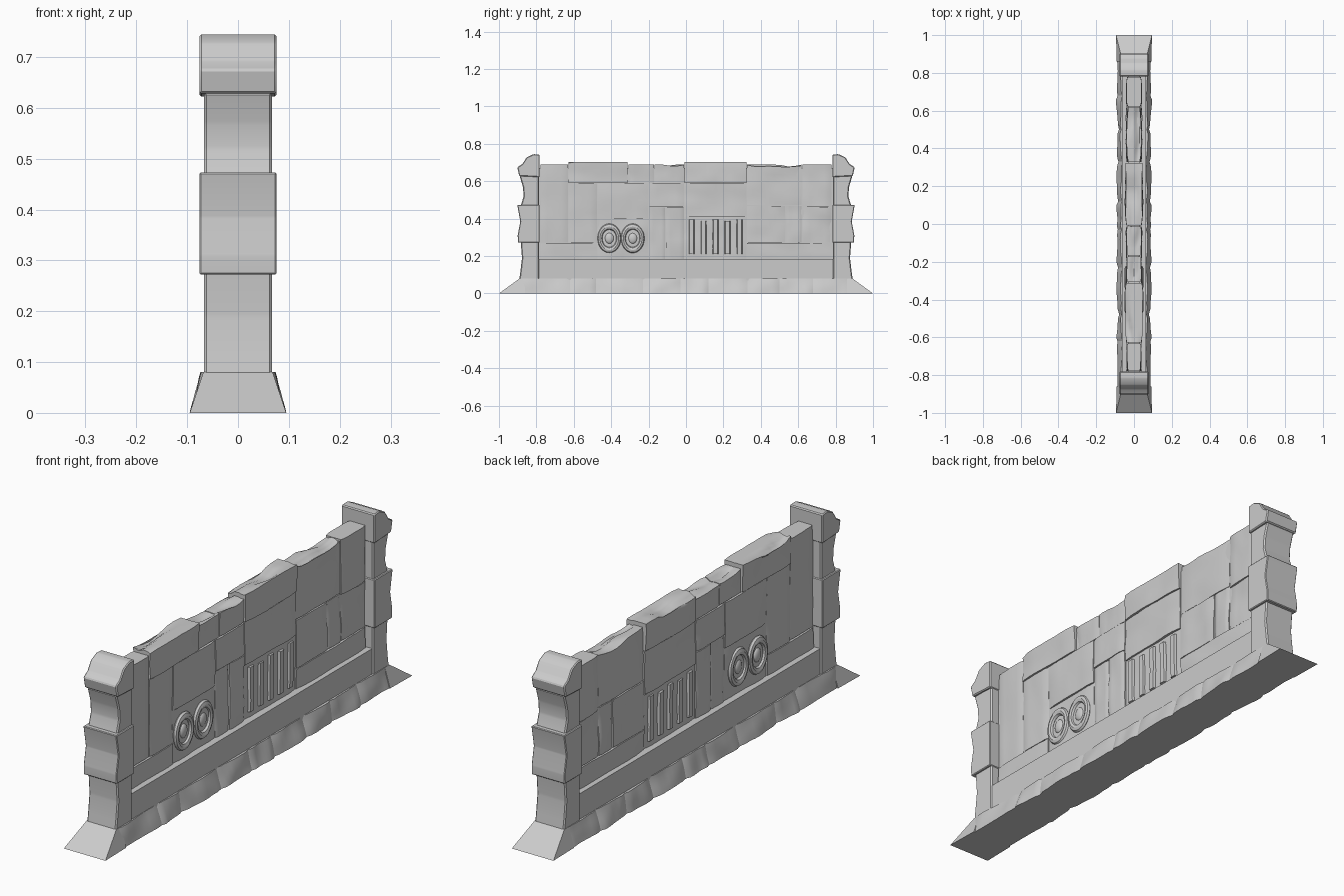
import bpy, bmesh, math
from mathutils import Vector, noise

if "Cube" in bpy.data.objects:
    bpy.data.objects.remove(bpy.data.objects["Cube"])


def finish(bm, name, angle=35):
    bmesh.ops.recalc_face_normals(bm, faces=bm.faces)
    me = bpy.data.meshes.new(name)
    bm.to_mesh(me)
    bm.free()
    ob = bpy.data.objects.new(name, me)
    bpy.context.collection.objects.link(ob)
    bpy.ops.object.select_all(action='DESELECT')
    ob.select_set(True)
    bpy.context.view_layer.objects.active = ob
    bpy.ops.object.shade_smooth_by_angle(angle=math.radians(angle))
    return ob


def stone(name, y0, y1, z0, z1, hx, hx_top=None, rough=0.006, worn=0.004, dip=0.0):
    """Weathered block through the full wall thickness, alike on both faces."""
    hx_top = hx if hx_top is None else hx_top
    bm = bmesh.new()
    bmesh.ops.create_cube(bm, size=2)
    bmesh.ops.subdivide_edges(bm, edges=bm.edges[:], cuts=7, use_grid_fill=True)
    for v in bm.verts:
        sx, sy, sz = v.co
        t = (sz + 1) / 2
        y = (y0 + y1) / 2 + sy * (y1 - y0) / 2
        z = z0 + t * (z1 - z0)
        n = noise.noise(Vector((y * 7 + hx * 90, z * 9, 3.1)))
        n2 = noise.noise(Vector((y * 19, z * 15, 8.7)))
        x = hx + (hx_top - hx) * t + rough * (n + 0.4 * n2)
        if abs(sy) > 0.99:
            x -= worn
        if dip and sz > 0.99:
            z -= dip * max(0, noise.noise(Vector((sx * 0.8, y * 7, 5.3))) + 0.1)
        v.co = (sx * x, y, z)
    return finish(bm, name)


def profile_block(name, pts, hx, side, bevel=0.005):
    """Pillar block: outline in y and z, extruded across x."""
    bm = bmesh.new()
    f = bm.faces.new([bm.verts.new((-hx, y * side, z)) for y, z in pts])
    r = bmesh.ops.extrude_face_region(bm, geom=[f])
    bmesh.ops.translate(bm, vec=(2 * hx, 0, 0),
                        verts=[g for g in r['geom'] if isinstance(g, bmesh.types.BMVert)])
    bmesh.ops.bevel(bm, geom=bm.edges[:], offset=bevel, segments=1, affect='EDGES')
    return finish(bm, name, 30)


def box(name, y, z0, z1, hx):
    bm = bmesh.new()
    bmesh.ops.create_cube(bm, size=1)
    for v in bm.verts:
        v.co = (v.co.x * 2 * hx, v.co.y * 2 * y, z0 + (v.co.z + 0.5) * (z1 - z0))
    return finish(bm, name)


# plinth: solid core, sloped rough stones and wedge ends
cuts = [-0.89, -0.62, -0.48, -0.23, -0.03, 0.12, 0.33, 0.50, 0.68, 0.89]
for i, (a, b) in enumerate(zip(cuts, cuts[1:])):
    stone(f"plinth_stone_{i}", a, b, 0, 0.08, 0.089, 0.069, 0.009, 0.006)
for side in (-1, 1):
    bm = bmesh.new()
    vs = [bm.verts.new((x, y * side, z)) for x, y, z in (
        (-0.092, 0.86, 0), (0.092, 0.86, 0), (0.095, 1.0, 0), (-0.095, 1.0, 0),
        (-0.068, 0.86, 0.08), (0.068, 0.86, 0.08), (0.068, 0.89, 0.08), (-0.068, 0.89, 0.08))]
    for q in ((0, 1, 2, 3), (4, 5, 6, 7), (0, 1, 5, 4), (1, 2, 6, 5), (2, 3, 7, 6), (3, 0, 4, 7)):
        bm.faces.new([vs[k] for k in q])
    finish(bm, "plinth_end")

# smooth sill beam and the wall core behind the stones
box("sill_beam", 0.785, 0.07, 0.185, 0.063)
box("wall_core", 0.785, 0.18, 0.67, 0.031)

# wall stones: y0, y1, z0, z1, half thickness
stones = [
    (-0.78, -0.63, 0.27, 0.69, .036), (-0.63, -0.31, 0.59, 0.705, .044),
    (-0.63, -0.475, 0.27, 0.59, .039), (-0.475, -0.2, 0.40, 0.59, .041),
    (-0.475, -0.2, 0.18, 0.40, .037), (-0.78, -0.475, 0.18, 0.27, .040),
    (-0.31, -0.17, 0.59, 0.69, .036), (-0.2, -0.01, 0.46, 0.59, .041),
    (-0.17, -0.01, 0.59, 0.69, .038), (-0.2, -0.11, 0.18, 0.46, .037),
    (-0.11, -0.01, 0.18, 0.46, .041), (-0.01, 0.325, 0.59, 0.705, .045),
    (-0.01, 0.325, 0.41, 0.59, .041), (-0.01, 0.325, 0.18, 0.41, .036),
    (0.325, 0.62, 0.47, 0.69, .037), (0.325, 0.53, 0.27, 0.47, .040),
    (0.53, 0.62, 0.27, 0.47, .037), (0.62, 0.78, 0.46, 0.69, .039),
    (0.62, 0.78, 0.27, 0.46, .036), (0.325, 0.78, 0.18, 0.27, .041),
]
for i, (a, b, c, d, h) in enumerate(stones):
    dip = 0.035 if d > 0.68 and abs(a + b) / 2 < 0.5 else 0
    stone(f"wall_stone_{i}", a + .002, b - .002, c + .002, d - .001, h, dip=dip)

# carved relief on both faces: two round eyes and five vertical bars
for face in (-1, 1):
    for y in (-0.41, -0.285):
        bpy.ops.mesh.primitive_torus_add(major_radius=0.05, minor_radius=0.013, major_segments=28,
                                         minor_segments=8, location=(0.038 * face, y, 0.295),
                                         rotation=(0, math.pi / 2, 0))
        ring = bpy.context.object
        ring.name = "carved_ring"
        ring.scale = (1.25, 1, 0.9)
        bpy.ops.object.shade_smooth_by_angle()
        bpy.ops.mesh.primitive_uv_sphere_add(segments=16, ring_count=8, radius=0.024,
                                             location=(0.036 * face, y, 0.295))
        bpy.context.object.name = "carved_boss"
        bpy.context.object.scale = (0.5, 1, 1.2)
        bpy.ops.object.shade_smooth_by_angle()
for i in range(5):
    y = 0.03 + 0.064 * i
    stone(f"carved_bar_{i}", y - 0.015, y + 0.015, 0.21, 0.395 - 0.008 * (i % 2), 0.044, rough=0.004, worn=0.008)

# end pillars: base block, waist block, jutting middle block, slanted cap
for side in (-1, 1):
    profile_block("pillar_lower", [(.785, .07), (.892, .07), (.885, .12), (.877, .19),
                                   (.884, .28), (.785, .28)], .067, side)
    profile_block("pillar_middle", [(.782, .272), (.898, .272), (.900, .31), (.886, .385),
                                    (.902, .473), (.782, .473)], .076, side, .003)
    profile_block("pillar_upper", [(.785, .465), (.885, .465), (.868, .52), (.872, .57),
                                   (.89, .63), (.785, .63)], .067, side)
    profile_block("pillar_cap", [(.782, .622), (.892, .628), (.902, .675), (.875, .692),
                                 (.852, .728), (.815, .745), (.782, .742)], .076, side, .004)
